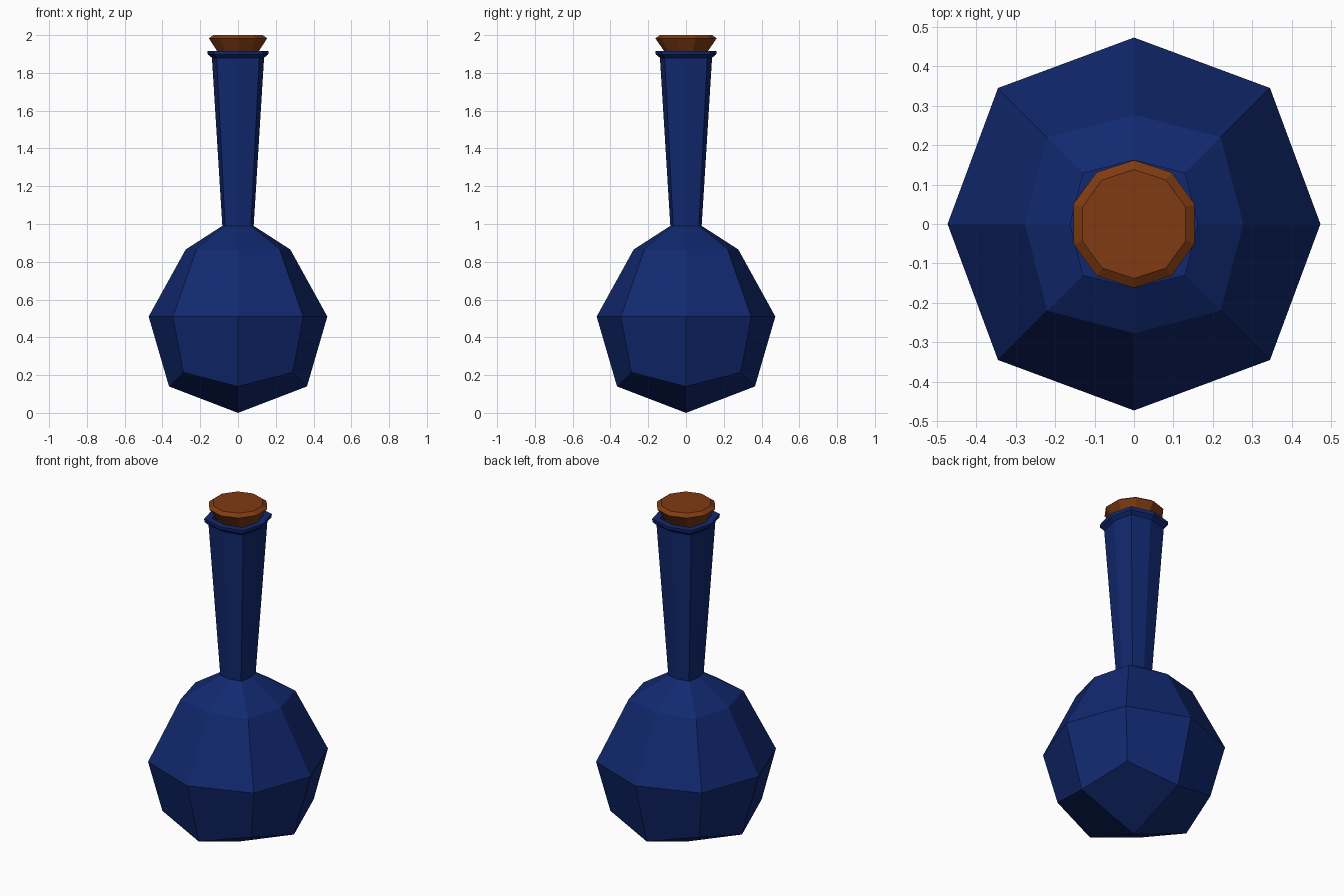
import bpy, bmesh
from math import sin, cos, pi

cube = bpy.data.objects.get("Cube")
if cube:
    bpy.data.objects.remove(cube, do_unlink=True)


def material(name, colour):
    mat = bpy.data.materials.new(name)
    mat.use_nodes = True
    mat.diffuse_color = (*colour, 1)
    bsdf = mat.node_tree.nodes["Principled BSDF"]
    bsdf.inputs["Base Color"].default_value = (*colour, 1)
    bsdf.inputs["Roughness"].default_value = 0.7
    return mat


def boxy_ring(bm, side, corner, z, corner_z=None):
    """Eight points: side = reach along the axes, corner = x and y of the diagonals."""
    verts = []
    for i in range(8):
        a = i * pi / 4
        r = corner * 2 ** 0.5 if i % 2 else side
        h = corner_z if i % 2 and corner_z is not None else z
        verts.append(bm.verts.new((r * cos(a), r * sin(a), h)))
    return verts


def round_ring(bm, radius, z, sides):
    return [bm.verts.new((radius * cos(pi / 2 + i * 2 * pi / sides),
                          radius * sin(pi / 2 + i * 2 * pi / sides), z))
            for i in range(sides)]


def bridge(bm, rings):
    for low, high in zip(rings, rings[1:]):
        n = len(low)
        for i in range(n):
            j = (i + 1) % n
            bm.faces.new((low[i], low[j], high[j], high[i]))


def finish(bm, name, mat):
    bmesh.ops.recalc_face_normals(bm, faces=bm.faces)
    mesh = bpy.data.meshes.new(name)
    bm.to_mesh(mesh)
    bm.free()
    mesh.materials.append(mat)
    obj = bpy.data.objects.new(name, mesh)
    bpy.context.collection.objects.link(obj)
    return obj


blue = material("dark blue glass", (0.0055, 0.0215, 0.16))
brown = material("brown cork", (0.215, 0.044, 0.006))

# Bottle: faceted belly, flared neck, lip and inner wall
bm = bmesh.new()
rings = [
    boxy_ring(bm, 0.365, 0.29, 0.14, 0.215),
    boxy_ring(bm, 0.473, 0.345, 0.51),
    boxy_ring(bm, 0.277, 0.22, 0.865),
    boxy_ring(bm, 0.083, 0.068, 0.99),
    boxy_ring(bm, 0.138, 0.113, 1.88),
    boxy_ring(bm, 0.16, 0.128, 1.898),
    boxy_ring(bm, 0.163, 0.13, 1.917),
    boxy_ring(bm, 0.125, 0.1, 1.917),
    boxy_ring(bm, 0.115, 0.092, 1.86),
]
bridge(bm, rings)
bm.faces.new(rings[-1])
# Pointed base: four quads meeting at the tip
tip = bm.verts.new((0, 0, 0))
base = rings[0]
for i in range(0, 8, 2):
    bm.faces.new((tip, base[(i + 2) % 8], base[i + 1], base[i]))
finish(bm, "bottle", blue)

# Stopper: ten-sided tapered cork with a bevelled top
bm = bmesh.new()
rings = [round_ring(bm, r, z, 10)
         for r, z in ((0.1, 1.87), (0.116, 1.915), (0.162, 1.983), (0.138, 2.0))]
bridge(bm, rings)
bm.faces.new(rings[0])
bm.faces.new(rings[-1])
finish(bm, "stopper", brown)
